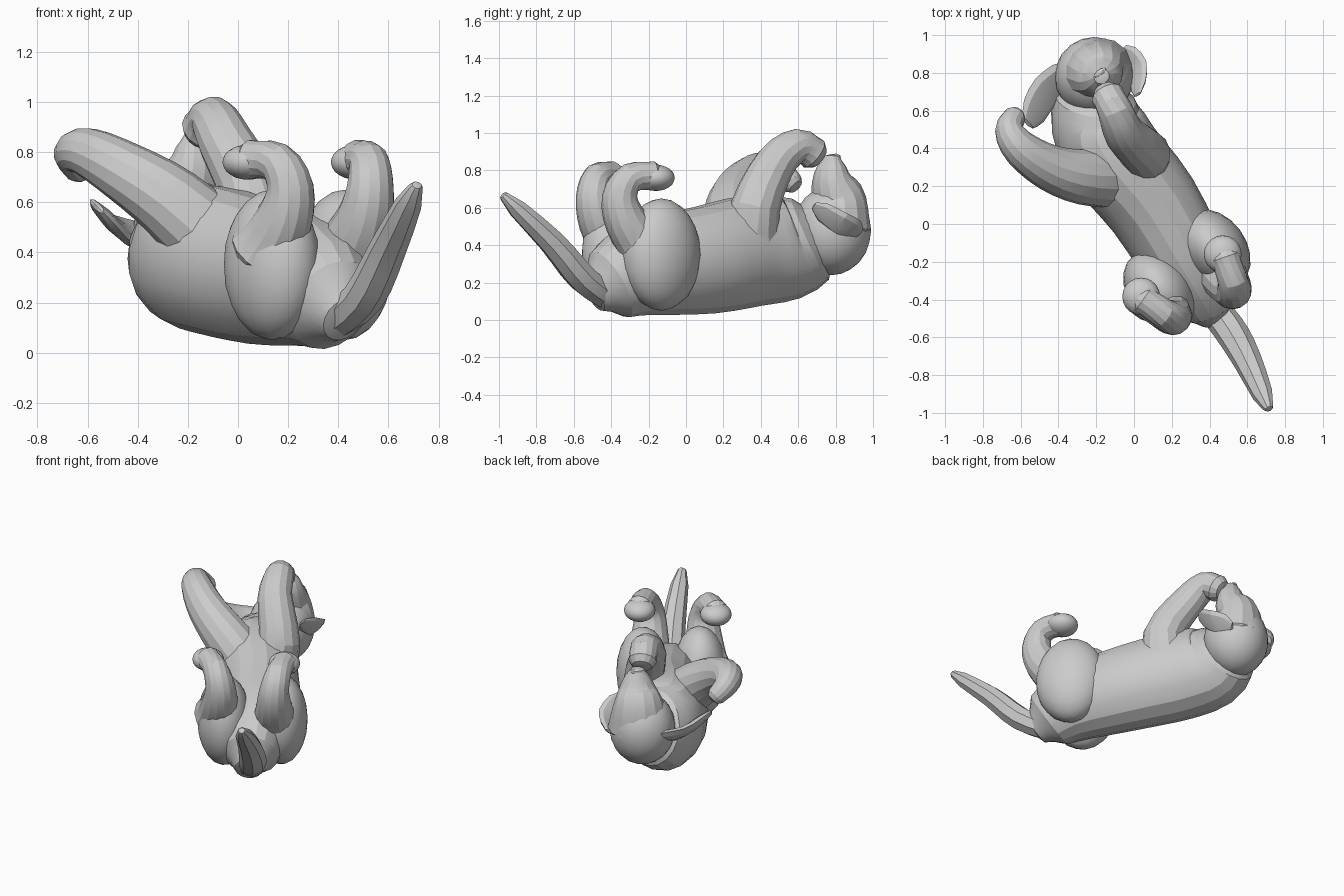
import bpy, bmesh, math
from mathutils import Vector, Matrix

cube = bpy.data.objects.get("Cube")
if cube:
    bpy.data.objects.remove(cube, do_unlink=True)

fur = bpy.data.materials.new("plain grey")
fur.use_nodes = True
grey = (.6, .6, .6, 1)
fur.diffuse_color = grey
fur.node_tree.nodes["Principled BSDF"].inputs["Base Color"].default_value = grey

# torso directions: right to left, head to tail, and upward
ACROSS = Vector((.8, .6, 0))
ALONG = Vector((.6, -.8, 0))
UP = Vector((0, 0, 1))


def finish(bm, name):
    """Turn the bmesh into a shaded grey object."""
    bmesh.ops.recalc_face_normals(bm, faces=bm.faces)
    mesh = bpy.data.meshes.new(name)
    bm.to_mesh(mesh)
    bm.free()
    mesh.materials.append(fur)
    part = bpy.data.objects.new(name, mesh)
    bpy.context.collection.objects.link(part)
    bpy.ops.object.select_all(action="DESELECT")
    part.select_set(True)
    bpy.context.view_layer.objects.active = part
    bpy.ops.object.shade_smooth_by_angle(angle=math.radians(20))


def smooth_path(points, steps):
    """Pass a smooth curve through the points."""
    before = [points[0]] + points
    after = points + [points[-1]]
    curve = []
    for i in range(len(points) - 1):
        start, end = points[i], points[i + 1]
        leave = (end - before[i]) / 2
        arrive = (after[i + 2] - start) / 2
        for step in range(steps):
            t = step / steps
            ease = t * t * (3 - 2 * t)
            curve.append(start.lerp(end, ease) + leave * t * (1 - t) ** 2
                         - arrive * t * t * (1 - t))
    return curve + [points[-1]]


def tube(name, path, start, end, bulge=0, flat=1, side=ACROSS, sides=14, steps=3):
    """Sweep an ellipse that tapers from start to end and swells by bulge."""
    centres = smooth_path([Vector(p) for p in path], steps)
    last = len(centres) - 1
    rings = []
    for i, centre in enumerate(centres):
        t = i / last
        width = start + (end - start) * t + bulge * math.sqrt(max(0, math.sin(math.pi * t)))
        ahead = centres[min(i + 1, last)] - centres[max(i - 1, 0)]
        rings.append((centre, ahead.normalized(), width))

    # rounded ends
    (head, head_dir, _), (tail, tail_dir, _) = rings[0], rings[-1]
    rings.insert(0, (head - head_dir * start * .45, head_dir, start * .7))
    rings.append((tail + tail_dir * end * .45, tail_dir, end * .7))

    bm = bmesh.new()
    loops = []
    for centre, ahead, width in rings:
        u = (side - ahead * side.dot(ahead)).normalized()
        v = ahead.cross(u) * flat
        angles = [math.tau * j / sides for j in range(sides)]
        loops.append([bm.verts.new(centre + (u * math.cos(a) + v * math.sin(a)) * width)
                      for a in angles])
    for low, high in zip(loops, loops[1:]):
        for j in range(sides):
            bm.faces.new((low[j - 1], low[j], high[j], high[j - 1]))
    poles = ((loops[0], head - head_dir * start * .65),
             (loops[-1], tail + tail_dir * end * .65))
    for loop, tip in poles:
        pole = bm.verts.new(tip)
        for j in range(sides):
            bm.faces.new((loop[j - 1], loop[j], pole))
    finish(bm, name)


def ball(name, centre, radii, detail=3):
    """Ellipsoid lined up with the torso."""
    bm = bmesh.new()
    bmesh.ops.create_icosphere(bm, subdivisions=detail, radius=1)
    turn = Matrix((ACROSS, ALONG, UP)).transposed().to_4x4()
    bm.transform(Matrix.Translation(centre) @ turn @ Matrix.Diagonal((*radii, 1)))
    finish(bm, name)


# torso and neck, from rump to skull
tube("torso", [(.4, -.45, .16), (.3, -.25, .27), (.1, .1, .32), (-.1, .35, .37),
               (-.2, .55, .39), (-.2, .7, .45)],
     start=.12, end=.16, bulge=.12, flat=1.15, sides=18)

# tail
tube("tail", [(.36, -.38, .1), (.5, -.55, .22), (.6, -.72, .42), (.71, -.97, .66)],
     start=.06, end=.03, bulge=.04, flat=.9, sides=8)

# hind legs: one leg shape on both sides of the hips, slightly twisted
hips = Vector((.28, -.24, 0))
leg_shape = [(.18, .05, .4), (.17, .16, .53), (.17, .2, .66), (.2, .15, .76), (.24, .03, .77)]
for name, hand in (("left", 1), ("right", -1)):
    thigh = hips + ACROSS * hand * .18 + UP * .35
    ball(name + "_thigh", thigh, (.17, .23, .3))
    path = [hips + ACROSS * (hand * out - .04) + ALONG * (back + hand * .04) + UP * height
            for out, back, height in leg_shape]
    tube(name + "_hind_leg", path, start=.15, end=.08, bulge=-.02)
    ball(name + "_hind_paw", path[-1] - ALONG * .02 - UP * .01, (.1, .1, .07))

# forelegs, from shoulder to bent paw
tube("left_foreleg", [(0, .35, .35), (.06, .37, .6), (-.05, .48, .84), (-.1, .6, .93),
                      (-.14, .68, .89)], start=.17, end=.09, bulge=-.02)
tube("right_foreleg", [(-.05, .25, .4), (-.27, .25, .6), (-.45, .3, .72), (-.6, .4, .8),
                       (-.66, .5, .79), (-.63, .57, .73)],
     start=.18, end=.06, bulge=-.01, side=Vector((.5, .5, .8)))

# head
ball("skull", (-.21, .78, .48), (.21, .21, .24))
tube("muzzle", [(-.2, .8, .5), (-.2, .81, .65), (-.17, .78, .75), (-.17, .78, .85)],
     start=.2, end=.06, bulge=.01, flat=.9)
ball("nose", (-.18, .8, .87), (.04, .02, .02), detail=2)
for name, spot in (("right_eye", (-.32, .83, .65)), ("left_eye", (-.12, .91, .65))):
    ball(name, spot, (.03, .02, .02), detail=2)

# floppy ears
tube("right_ear", [(-.36, .8, .46), (-.47, .7, .49), (-.55, .56, .57)],
     start=.08, end=.07, bulge=.03, flat=.3, side=Vector((-.6, .4, .6)), sides=8)
tube("left_ear", [(-.04, .9, .47), (.02, .82, .52), (.02, .7, .6)],
     start=.06, end=.04, bulge=.03, flat=.3, side=Vector((.5, .3, .6)), sides=8)
